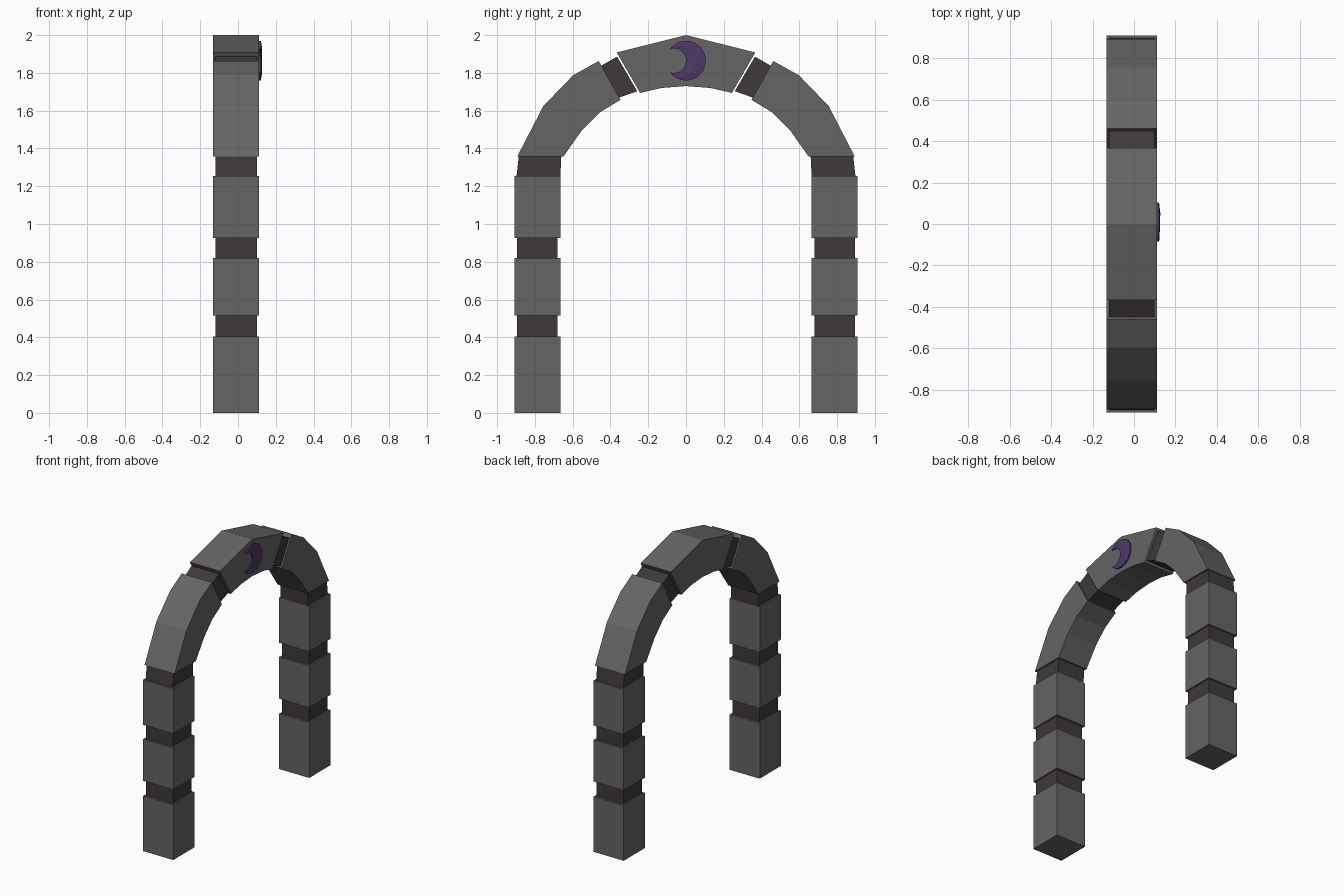
import bpy, bmesh, math

if "Cube" in bpy.data.objects:
    bpy.data.objects.remove(bpy.data.objects["Cube"])

def material(name, rgb):
    m = bpy.data.materials.new(name)
    m.diffuse_color = (*rgb, 1)
    m.use_nodes = True
    m.node_tree.nodes["Principled BSDF"].inputs["Base Color"].default_value = m.diffuse_color
    return m

STONE = material("stone_grey", (0.13, 0.13, 0.13))
JOINT = material("joint_brown", (0.05, 0.04, 0.042))
PURPLE = material("purple", (0.08, 0.04, 0.13))

def finish(name, bm, mat):
    bmesh.ops.recalc_face_normals(bm, faces=bm.faces)
    me = bpy.data.meshes.new(name)
    bm.to_mesh(me)
    bm.free()
    me.materials.append(mat)
    ob = bpy.data.objects.new(name, me)
    bpy.context.collection.objects.link(ob)
    return ob

def prism(name, outline, x0, x1, mat):
    """Extrude a (y, z) outline along x."""
    bm = bmesh.new()
    f = bm.faces.new([bm.verts.new((x0, y, z)) for y, z in outline])
    ext = bmesh.ops.extrude_face_region(bm, geom=[f])["geom"]
    bmesh.ops.translate(bm, vec=(x1 - x0, 0, 0),
                        verts=[v for v in ext if isinstance(v, bmesh.types.BMVert)])
    return finish(name, bm, mat)

def stone(name, outline):
    return prism(name, outline, -0.132, 0.112, STONE)

def joint(name, outline):
    return prism(name, outline, -0.12, 0.10, JOINT)

def rect(y0, y1, z0, z1):
    return [(y0, z0), (y1, z0), (y1, z1), (y0, z1)]

# Both sides of the arch
for side, s in (("left", -1), ("right", 1)):
    def flip(pts):
        return [(s * y, z) for y, z in pts]
    # Pillar blocks and recessed joints
    for i, (z0, z1) in enumerate([(0, 0.405), (0.515, 0.82), (0.925, 1.255)]):
        stone(f"{side}_pillar_block_{i + 1}", flip(rect(0.665, 0.909, z0, z1)))
    for i, (z0, z1) in enumerate([(0.405, 0.515), (0.82, 0.925)]):
        joint(f"{side}_pillar_joint_{i + 1}", flip(rect(0.68, 0.895, z0, z1)))
    joint(f"{side}_spring_joint",
          flip([(0.665, 1.255), (0.897, 1.255), (0.885, 1.36), (0.66, 1.36)]))
    # Curved shoulder stone
    stone(f"{side}_shoulder_stone",
          flip([(0.893, 1.358), (0.755, 1.625), (0.597, 1.788), (0.462, 1.863),
                (0.347, 1.657), (0.458, 1.59), (0.552, 1.495), (0.648, 1.358)]))
    # Slanted joint beside the keystone
    joint(f"{side}_crown_joint",
          flip([(0.455, 1.835), (0.365, 1.886), (0.258, 1.703), (0.358, 1.668)]))

# Keystone
half = [(0.367, 1.908), (0.243, 1.694), (0.13, 1.72)]
stone("keystone", [(0, 2.0)] + half + [(0, 1.73)] + [(-y, z) for y, z in half[::-1]])

# Crescent ornament: outer, ridge and inner arcs lofted together
N = 24
bm = bmesh.new()
rows = []
tip = math.atan2(0.062, -0.085)
tip_in = math.atan2(0.062, -0.020)
for i in range(N + 1):
    t = -1 + 2 * i / N
    a, b = t * tip, t * tip_in
    outer = (0.105 * math.cos(a), 0.105 * math.sin(a))
    inner = (-0.065 + 0.065 * math.cos(b), 0.065 * math.sin(b))
    mid = [(p + q) / 2 for p, q in zip(outer, inner)]
    ridge = 0.122 + 0.005 * (1 - t * t)
    section = [(0.10, outer), (0.121, outer), (ridge, mid), (0.121, inner), (0.10, inner)]
    rows.append([bm.verts.new((x, y, 1.865 + z)) for x, (y, z) in section])
for r0, r1 in zip(rows, rows[1:]):
    for k in range(5):
        j = (k + 1) % 5
        bm.faces.new((r0[k], r0[j], r1[j], r1[k]))
bmesh.ops.remove_doubles(bm, verts=bm.verts, dist=0.002)
finish("crescent_ornament", bm, PURPLE)
